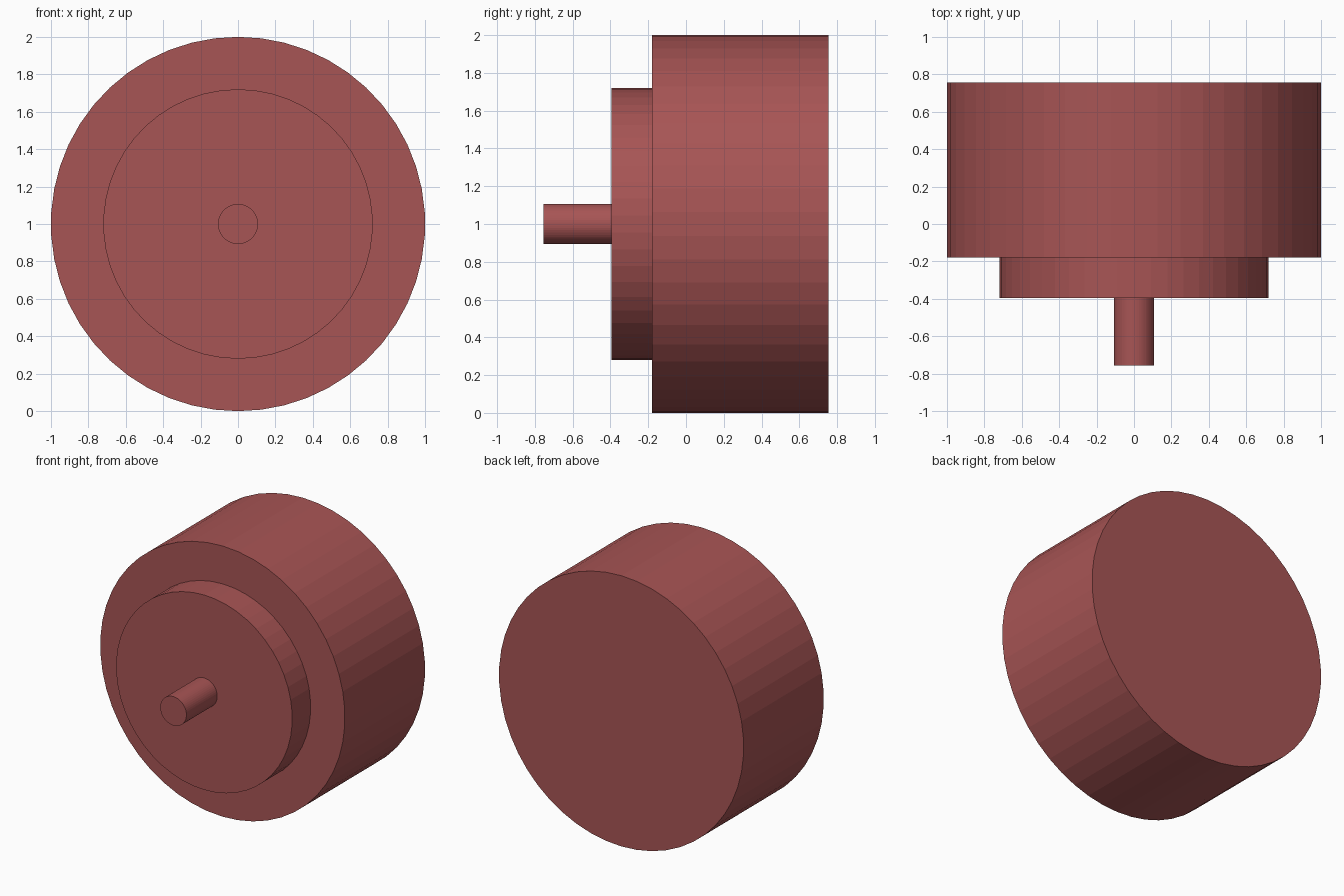
import bpy
import math

cube = bpy.data.objects.get("Cube")
if cube:
    bpy.data.objects.remove(cube, do_unlink=True)

# Single dull red finish
red = bpy.data.materials.new("dull_red")
red.use_nodes = True
colour = (0.39, 0.09, 0.09, 1.0)
red.diffuse_color = colour
red.node_tree.nodes["Principled BSDF"].inputs["Base Color"].default_value = colour


def disc(name, radius, front, back, sides=50):
    """Flat-shaded cylinder lying along y, centred at height 1."""
    bpy.ops.mesh.primitive_cylinder_add(
        vertices=sides, radius=radius, depth=back - front,
        location=(0, (front + back) / 2, 1), rotation=(math.pi / 2, 0, 0))
    part = bpy.context.object
    part.name = name
    part.data.materials.append(red)
    return part


# Stepped body and its thin shaft, back to front
disc("main_drum", 1.0, -0.18, 0.755)
disc("front_step", 0.72, -0.395, -0.18)
disc("shaft", 0.107, -0.755, -0.395)
